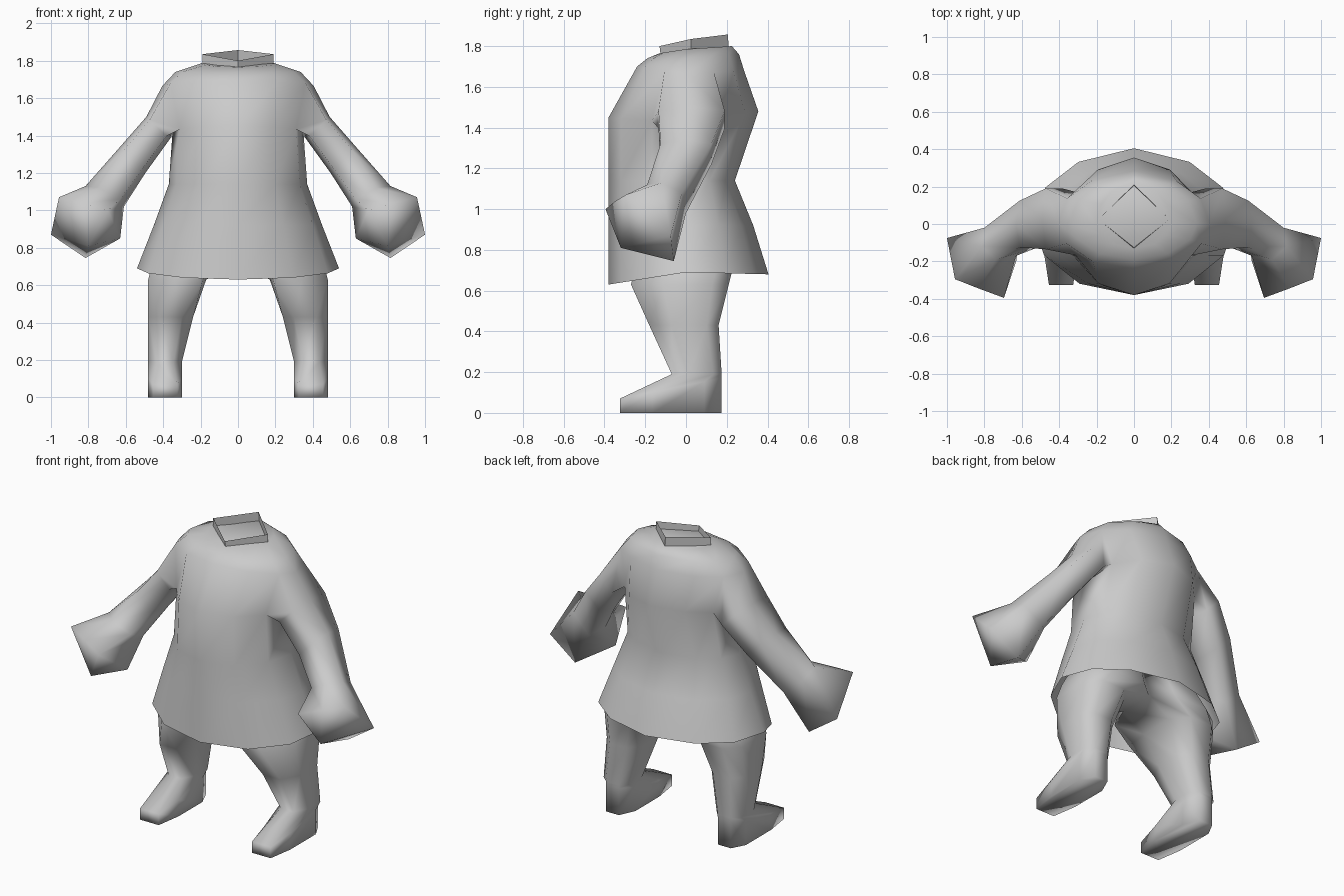
import bpy, bmesh, math
from mathutils import Vector

if "Cube" in bpy.data.objects:
    bpy.data.objects.remove(bpy.data.objects["Cube"])

cloth = bpy.data.materials.new("plain_grey")
cloth.diffuse_color = (0.6, 0.6, 0.6, 1)
cloth.use_nodes = True
cloth.node_tree.nodes["Principled BSDF"].inputs["Base Color"].default_value = cloth.diffuse_color


def skin(bm, rows, skip=()):
    """Join equal-length closed vertex rings; skip holds (row, column) holes."""
    n = len(rows[0])
    for r, (a, b) in enumerate(zip(rows, rows[1:])):
        for i in range(n):
            if (r, i) not in skip:
                j = (i + 1) % n
                bm.faces.new((a[i], a[j], b[j], b[i]))


def add_ring(bm, ring):
    return [bm.verts.new(p) for p in ring]


def finish(name, bm, angle, mirror=False):
    bmesh.ops.recalc_face_normals(bm, faces=bm.faces)
    me = bpy.data.meshes.new(name)
    bm.to_mesh(me)
    bm.free()
    me.materials.append(cloth)
    ob = bpy.data.objects.new(name, me)
    bpy.context.collection.objects.link(ob)
    if mirror:
        ob.modifiers.new("mirror", 'MIRROR')
    bpy.ops.object.select_all(action='DESELECT')
    ob.select_set(True)
    bpy.context.view_layer.objects.active = ob
    bpy.ops.object.shade_smooth_by_angle(angle=math.radians(angle))


# Tunic: twelve-sided rings; half width, front y, back y, then z at front, side, back
HALF = [(0, -1), (.54, -.84), (.89, -.44), (1, 0), (.88, .48), (.55, .82), (0, 1)]
OUTLINE = HALF + [(-x, y) for x, y in HALF[-2:0:-1]]


def tunic_ring(hx, yf, yb, zf, zs, zb):
    return [(u * hx, -yf * v if v < 0 else yb * v,
             zs + ((zf if v < 0 else zb) - zs) * abs(v)) for u, v in OUTLINE]


# Sleeve: six-sided rings between an upper and a lower edge point
def sleeve_ring(top, bottom, y_front, y_back):
    c = Vector(((top[0] + bottom[0]) / 2, (y_front + y_back) / 2, (top[1] + bottom[1]) / 2))
    up = Vector((top[0] - c.x, 0, top[1] - c.z))
    depth = Vector((0, (y_back - y_front) / 2, 0))
    return [c + up * a + depth * b for a, b in
            ((1, 0), (.72, 1), (-.72, 1), (-1, 0), (-.72, -1), (.72, -1))]


SLEEVE = [
    sleeve_ring((.49, 1.50), (.365, 1.38), -.135, .19),
    sleeve_ring((.63, 1.34), (.495, 1.20), -.125, .125),
    [(.815, -.12, 1.13), (.80, -.02, 1.08), (.68, .0, .98),
     (.61, -.07, 1.02), (.63, -.17, 1.06), (.74, -.19, 1.12)]]
# Fist: flared ring closed by a knuckle point
FIST = [(.957, -.295, 1.07), (1.0, -.075, .87), (.815, -.06, .745),
        (.63, -.20, .85), (.695, -.395, 1.0), (.83, -.345, 1.04)]
KNUCKLE = (.80, -.32, .81)

bm = bmesh.new()
body = [add_ring(bm, tunic_ring(*r)) for r in (
    (.54, -.38, .405, .63, .69, .68),
    (.45, -.38, .33, .92, .92, .92),
    (.37, -.38, .24, 1.14, 1.14, 1.14),
    (.35, -.38, .355, 1.45, 1.42, 1.48),
    (.405, -.24, .285, 1.70, 1.665, 1.68),
    (.335, -.19, .26, 1.74, 1.74, 1.76),
    (.20, -.13, .225, 1.765, 1.785, 1.80))]
# leave an armhole on each side between the chest and shoulder rings
skin(bm, body, skip={(3, 2), (3, 3), (3, 8), (3, 9)})
bm.faces.new(body[-1])
chest, shoulder = body[3], body[4]
for side in (1, -1):
    pick = (lambda k: k) if side > 0 else (lambda k: 12 - k)
    hole = [shoulder[pick(3)], shoulder[pick(4)], chest[pick(4)],
            chest[pick(3)], chest[pick(2)], shoulder[pick(2)]]
    rows = [hole] + [add_ring(bm, [(side * p[0], p[1], p[2]) for p in ring])
                     for ring in SLEEVE + [FIST]]
    skin(bm, rows)
    tip = bm.verts.new((side * KNUCKLE[0], KNUCKLE[1], KNUCKLE[2]))
    for i in range(6):
        bm.faces.new((rows[-1][i], rows[-1][(i + 1) % 6], tip))
finish("tunic_with_arms", bm, 150)

# Collar: open diamond-shaped band leaning forward
bm = bmesh.new()
skin(bm, [add_ring(bm, ring) for ring in (
    [(0, -.125, 1.76), (.19, .025, 1.78), (0, .21, 1.795), (-.19, .025, 1.78)],
    [(0, -.13, 1.80), (.19, .025, 1.835), (0, .205, 1.857), (-.19, .025, 1.835)])])
finish("collar", bm, 60)


# Legs: eight-sided rings; x range, y range, z, toe width, tilt, inward shift of the front
def leg_ring(x0, x1, y0, y1, z, toe=.5, tilt=0, shift=0):
    cx, cy, hx, hy = (x0 + x1) / 2, (y0 + y1) / 2, (x1 - x0) / 2, (y1 - y0) / 2
    pts = [(-toe, -1), (toe, -1), (1, -.35), (1, .66), (.5, 1), (-.5, 1), (-1, .6), (-1, -.35)]
    return [(cx + u * hx - (shift if v == -1 else 0), cy + v * hy, z + tilt * v) for u, v in pts]


bm = bmesh.new()
rows = [add_ring(bm, r) for r in (
    leg_ring(.30, .48, -.325, .175, 0, .72),
    leg_ring(.30, .48, -.325, .175, .12, .72, .05),
    leg_ring(.30, .48, -.07, .175, .19),
    leg_ring(.24, .48, -.18, .16, .43),
    leg_ring(.17, .48, -.27, .21, .63, .5, 0, .06),
    leg_ring(.0, .46, -.25, .23, .71, .5, 0, .05),
    leg_ring(.0, .35, -.20, .15, .92))]
skin(bm, rows)
bm.faces.new(rows[0])
bm.faces.new(rows[-1])
finish("leg", bm, 150, mirror=True)
